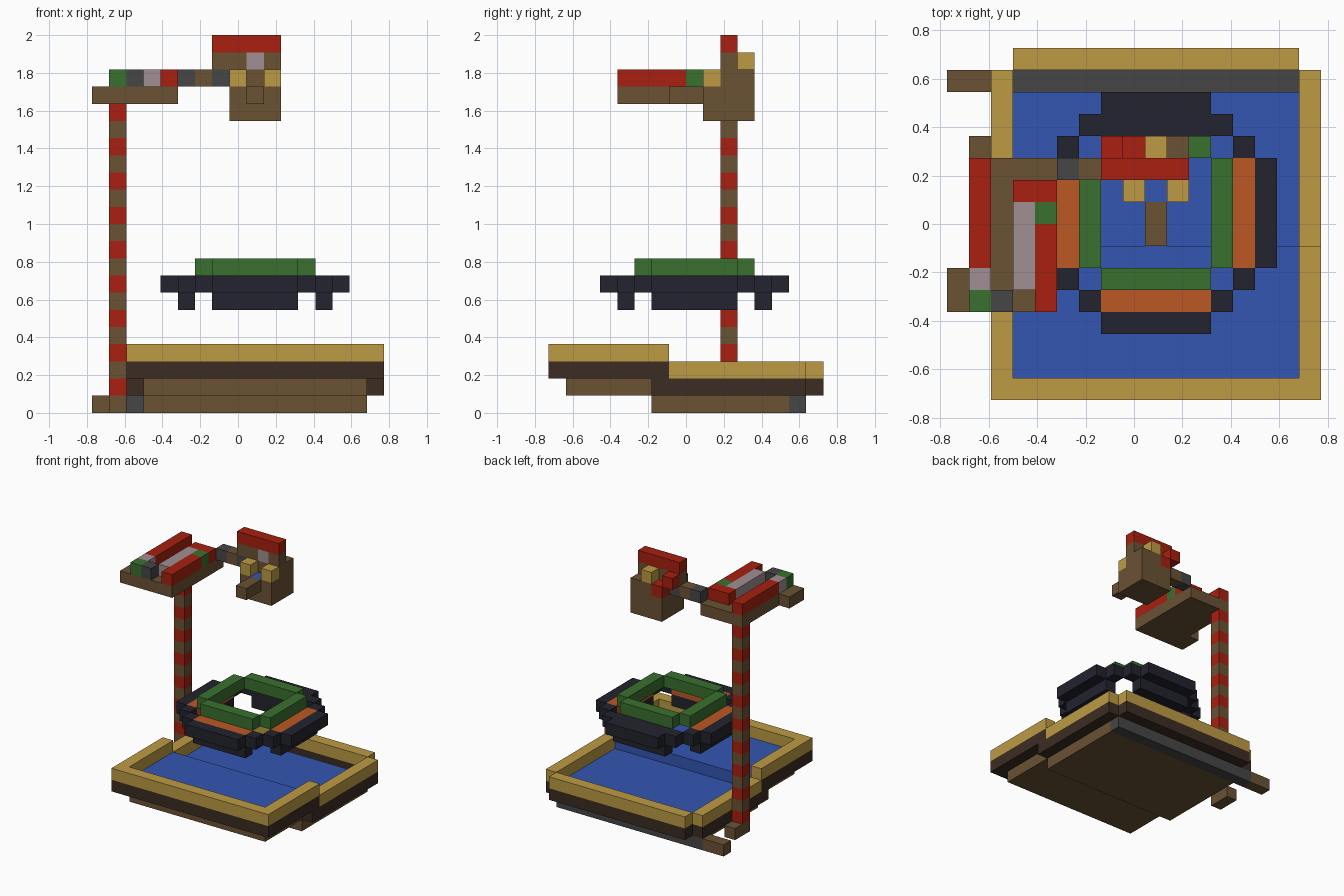
import bpy
import bmesh
from mathutils import Matrix, Vector

cube = bpy.data.objects.get("Cube")
if cube:
    bpy.data.objects.remove(cube, do_unlink=True)

UNIT = 2 / 22                      # edge of one block
ORIGIN = Vector((-8.5, -8, 0))     # grid corner, in blocks


def linear(value):
    value /= 255
    return value / 12.92 if value < 0.04 else ((value + 0.055) / 1.055) ** 2.4


def make_material(name, red, green, blue):
    colour = (linear(red), linear(green), linear(blue), 1)
    mat = bpy.data.materials.new(name)
    mat.use_nodes = True
    mat.diffuse_color = colour
    shader = mat.node_tree.nodes["Principled BSDF"]
    shader.inputs["Base Color"].default_value = colour
    shader.inputs["Roughness"].default_value = 0.9
    return mat


sand = make_material("sand yellow", 189, 155, 69)
water = make_material("water blue", 52, 86, 178)
red = make_material("brick red", 168, 32, 16)
green = make_material("leaf green", 58, 112, 46)
orange = make_material("burnt orange", 188, 88, 36)
black = make_material("blue black", 34, 35, 46)
brown = make_material("wood brown", 107, 82, 52)
dark_brown = make_material("dark wood brown", 60, 44, 35)
grey = make_material("dark grey", 70, 70, 70)
pale = make_material("pale pinkish grey", 160, 142, 146)


def part(name, mat, *blocks):
    """One object from blocks given as (x, y, z, width, depth, height) in grid units."""
    bm = bmesh.new()
    for block in blocks:
        corner, size = Vector(block[:3]), Vector(block[3:] or (1, 1, 1))
        centre = (corner + size / 2 + ORIGIN) * UNIT
        bmesh.ops.create_cube(bm, size=UNIT, matrix=Matrix.Translation(centre) @ Matrix.Diagonal((*size, 1)))
    mesh = bpy.data.meshes.new(name)
    bm.to_mesh(mesh)
    bm.free()
    mesh.materials.append(mat)
    obj = bpy.data.objects.new(name, mesh)
    bpy.context.collection.objects.link(obj)
    return obj


def pool_wall(name, mat, z):
    """Stepped border: the front half sits one block higher than the back half."""
    part(name + "_front", mat, (2, 0, z + 1, 15, 1, 1),
         *[(x, 1, z + 1, 1, 6, 1) for x in (2, 16)])
    start = 7 if mat == sand else 6
    part(name + "_back", mat, (3, 15, z, 13, 1, 1),
         *[(x, start, z, 1, 15 - start, 1) for x in (2, 16)])


# Pool
pool_wall("pool_rim", sand, 2)
pool_wall("pool_wall", dark_brown, 1)
part("pool_floor_front", brown, (3, 1, 1, 13, 5, 1))
part("pool_floor_back", brown, (3, 6, 0, 13, 8, 1))
part("water_front", water, (3, 1, 2, 13, 6, 1))
part("water_back", water, (3, 6, 1, 13, 8, 1))
part("drain_bar", grey, (2, 14, 0, 14, 1, 1))
part("drain_bar_end", brown, (0, 14, 0, 2, 1, 1))

# Striped pole
part("pole_brown_bands", brown, *[(1, 10, z) for z in range(0, 18, 2)])
part("pole_red_bands", red, *[(1, 10, z) for z in range(1, 18, 2)])
part("pole_foot", brown, (1, 11, 0))

# Floating ring
part("ring_outer", black, (7, 3, 7, 5, 1, 1), (7, 13, 7, 5, 1, 1),
     *[(x, 6, 7, 1, 5, 1) for x in (4, 14)])
part("ring_corners", black, *[(x, y, 7) for x in (5, 13) for y in (5, 11)],
     *[(x, y, 7) for x in (6, 12) for y in (4, 12)])
part("ring_underside", black, *[(7, y, 6, 5, 1, 1) for y in (4, 12)],
     *[(x, 6, 6, 1, 5, 1) for x in (5, 13)])
part("ring_seat", orange, (7, 4, 7, 5, 1, 1), *[(x, 6, 7, 1, 5, 1) for x in (5, 13)])
part("ring_seat_back", black, (7, 12, 7, 5, 1, 1))
part("ring_top", green, *[(7, y, 8, 5, 1, 1) for y in (5, 11)],
     *[(x, 6, 8, 1, 5, 1) for x in (6, 12)])

# Raised platform on the pole
part("platform", brown, (1, 4, 18, 4, 7, 1), (0, 4, 18, 1, 2, 1))
part("platform_red_rails", red, (1, 6, 19, 1, 5, 1), (3, 9, 19, 2, 1, 1), (4, 4, 19, 1, 4, 1))
part("platform_green_blocks", green, (4, 8, 19), (1, 4, 19))
part("platform_pale_blocks", pale, (3, 5, 19, 1, 4, 1), (1, 5, 19))
part("platform_grey_block", grey, (2, 4, 19))

# Arm between platform and spout
part("arm_grey_blocks", grey, (5, 10, 19), (7, 10, 19))
part("arm_brown_block", brown, (6, 10, 19))

# Spout housing
part("spout_base", brown, (8, 9, 17, 3, 3, 1))
part("spout_body", brown, (8, 10, 18, 3, 2, 1), *[(x, 9, 18) for x in (8, 10)])
part("spout_lip", brown, (9, 7, 18, 1, 2, 1))
part("spout_water", water, (9, 9, 18))
part("spout_posts", sand, *[(x, 9, 19) for x in (8, 10)])
part("spout_back_wall", brown, (8, 10, 19, 3, 1, 1), (9, 11, 19, 2, 1, 1),
     (7, 10, 20, 2, 1, 1), (10, 10, 20))
part("spout_window", pale, (9, 10, 20))
part("spout_roof", red, (7, 10, 21, 4, 1, 1))
part("spout_back_block", sand, (9, 11, 20))
part("spout_back_steps", red, (8, 11, 19), (7, 11, 20))
